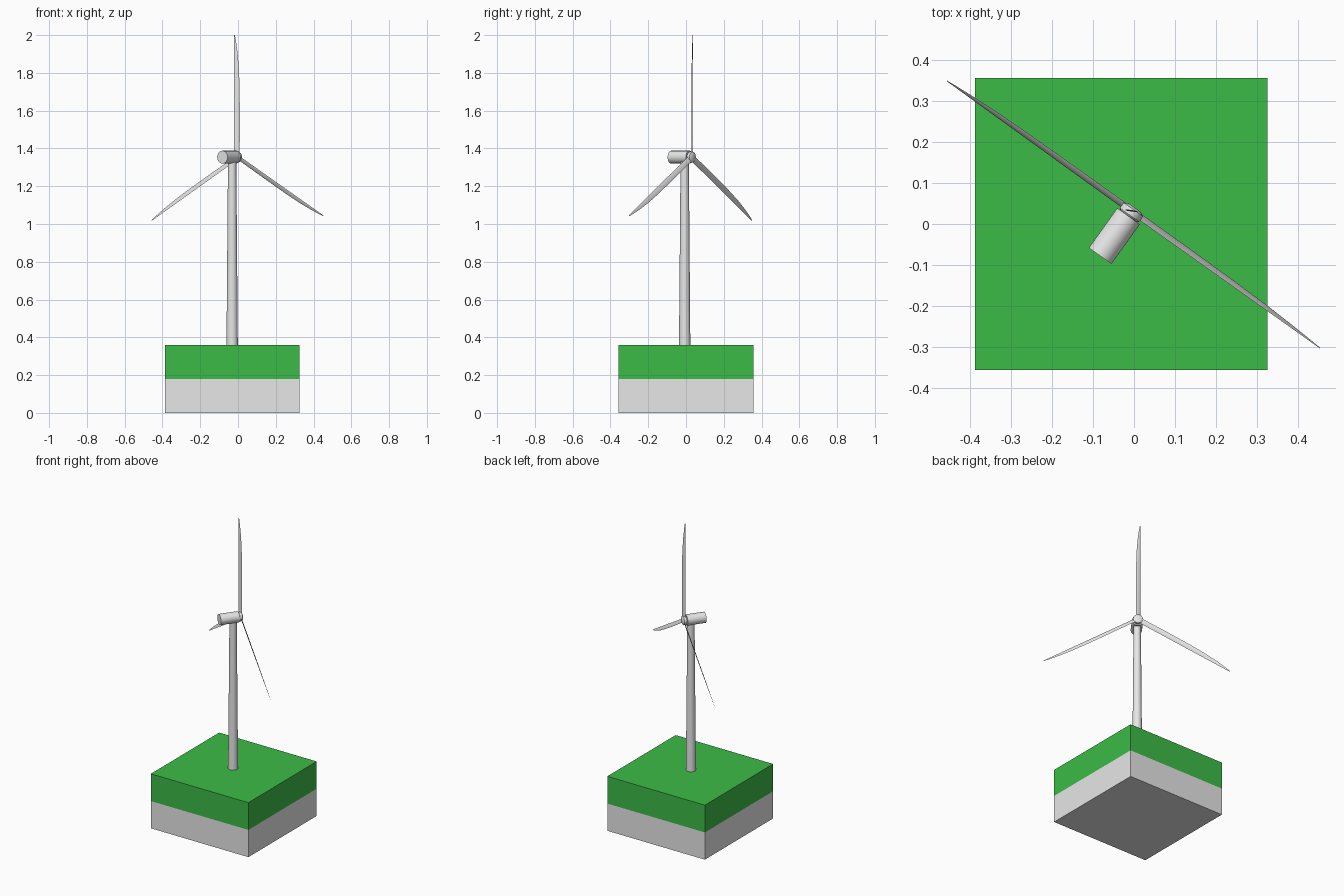
import bpy, bmesh, math
from mathutils import Matrix, Vector

cube = bpy.data.objects.get("Cube")
if cube:
    bpy.data.objects.remove(cube, do_unlink=True)


def material(name, rgb):
    m = bpy.data.materials.new(name)
    m.use_nodes = True
    m.diffuse_color = (*rgb, 1)
    m.node_tree.nodes["Principled BSDF"].inputs["Base Color"].default_value = (*rgb, 1)
    return m


grey = material("light_grey", (0.8, 0.8, 0.8))
green = material("grass_green", (0.045, 0.5, 0.062))


def make_object(name, bm, mats, matrix=Matrix(), smooth=False):
    bmesh.ops.recalc_face_normals(bm, faces=bm.faces)
    mesh = bpy.data.meshes.new(name)
    bm.to_mesh(mesh)
    bm.free()
    for m in mats:
        mesh.materials.append(m)
    ob = bpy.data.objects.new(name, mesh)
    ob.matrix_world = matrix
    bpy.context.collection.objects.link(ob)
    if smooth:
        bpy.ops.object.select_all(action='DESELECT')
        ob.select_set(True)
        bpy.context.view_layer.objects.active = ob
        bpy.ops.object.shade_smooth_by_angle(angle=math.radians(35))
    return ob


def loft(rings):
    """Skin a list of equal-sized point rings and cap both ends."""
    bm = bmesh.new()
    loops = [[bm.verts.new(p) for p in ring] for ring in rings]
    for a, b in zip(loops, loops[1:]):
        for i in range(len(a)):
            j = (i + 1) % len(a)
            bm.faces.new((a[i], a[j], b[j], b[i]))
    bm.faces.new(loops[0])
    bm.faces.new(loops[-1])
    return bm


def turned(profile, sides=32):
    """Revolve (radius, height) pairs about z."""
    angles = [math.tau * i / sides for i in range(sides)]
    return loft([[Vector((r * math.cos(a), r * math.sin(a), h)) for a in angles]
                 for r, h in profile])


# Ground block, green in its upper half
BLOCK, HEIGHT = 0.713, 0.36
half = BLOCK / 2
square = [(-half, -half), (half, -half), (half, half), (-half, half)]
bm = loft([[(x, y, z) for x, y in square] for z in (0, HEIGHT / 2, HEIGHT)])
for f in bm.faces:
    f.material_index = int(f.calc_center_median().z > HEIGHT / 2)
make_object("ground_block", bm, [grey, green], Matrix.Translation((-0.031, 0, 0)))

# Tapered tower
make_object("tower", turned([(0.03, HEIGHT), (0.022, 1.34)]), [grey],
            Matrix.Translation((-0.031, -0.007, 0)), True)

# Rotor frame: local y is the rotor axis, pointing forward from the nacelle
rotor = Matrix.Translation((-0.004, 0.032, 1.354)) @ Matrix.Rotation(math.radians(-35.6), 4, 'Z')
axle = rotor @ Matrix.Rotation(math.radians(-90), 4, 'X')

# Nacelle and hub along the rotor axis
make_object("nacelle", turned([(0.034, -0.135), (0.034, -0.016)]), [grey], axle, True)
make_object("hub", turned([(0.024, -0.017), (0.029, -0.012), (0.029, 0.004), (0.018, 0.01)], 16),
            [grey], axle, True)

# Blades: straight leading edge, curved trailing edge, thin lens section, slight twist
LEAD = -0.017
STATIONS = [(0.015, 0.013), (0.2, 0.014), (0.36, 0.013), (0.47, 0.009),
            (0.55, 0.002), (0.61, -0.006), (0.646, -0.0125)]


def blade_ring(radius, trail):
    mid, chord = (LEAD + trail) / 2, trail - LEAD
    pitch = Matrix.Rotation(math.radians(30 - 12 * radius), 3, 'Z')
    ring = []
    for i in range(8):
        a = math.tau * i / 8
        p = pitch @ Vector((mid + chord / 2 * math.cos(a), 0.06 * chord * math.sin(a), 0))
        ring.append(p + Vector((0, 0, radius)))
    return ring


for k in range(3):
    make_object(f"blade_{k + 1}", loft([blade_ring(r, t) for r, t in STATIONS]), [grey],
                rotor @ Matrix.Rotation(math.tau * k / 3, 4, 'Y'), True)
